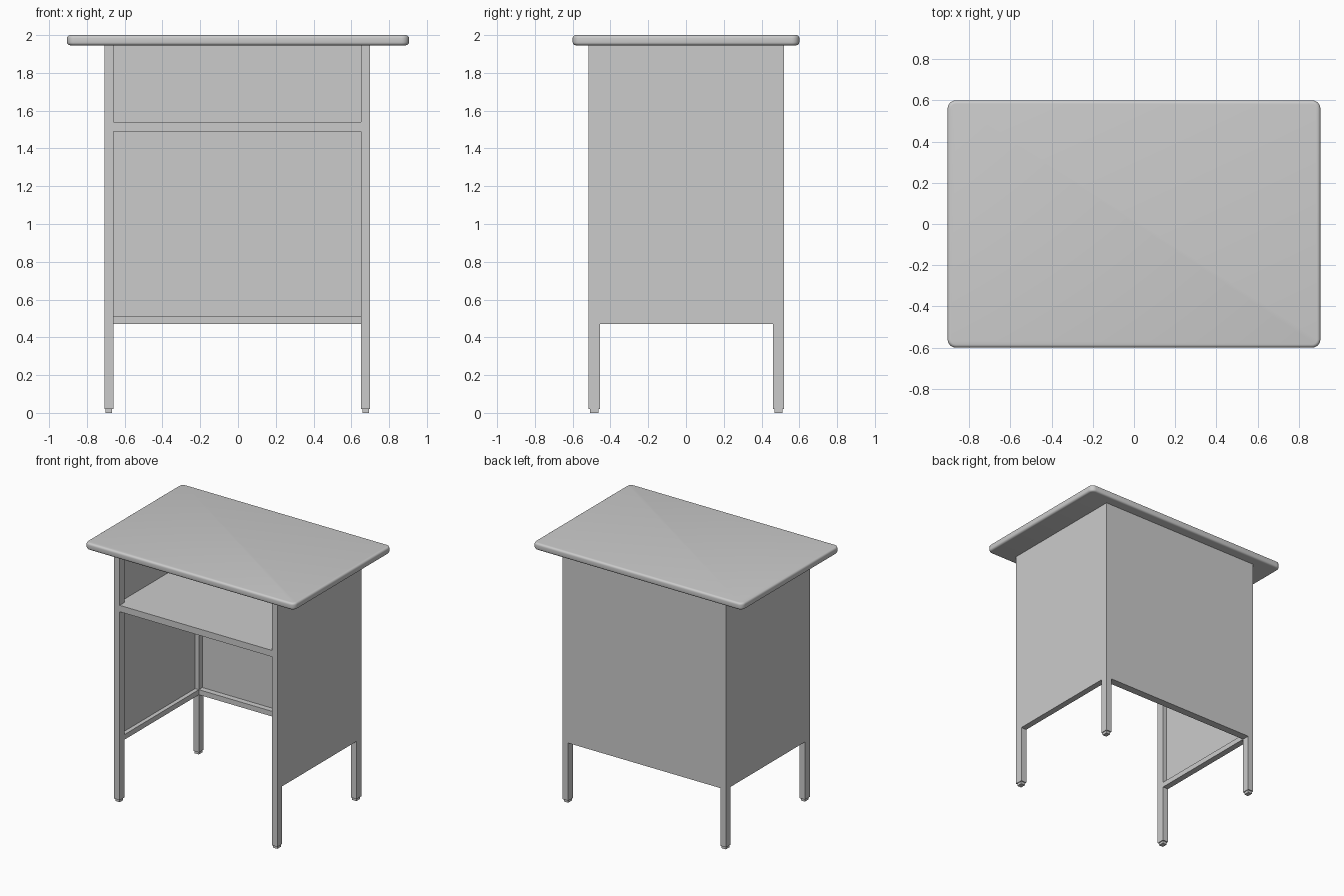
import bpy, bmesh

if "Cube" in bpy.data.objects:
    bpy.data.objects.remove(bpy.data.objects["Cube"])

X0, X1 = -0.708, 0.700      # body extents
Y0, Y1 = -0.515, 0.520
LX, LY = 0.048, 0.060       # leg section
TOP = 1.946                 # underside of the top
RAIL_LO, RAIL_HI = 0.47, 0.51
PANEL = 0.016


def box(name, x, y, z):
    bm = bmesh.new()
    bmesh.ops.create_cube(bm, size=1)
    for v in bm.verts:
        v.co = [r[0] if c < 0 else r[1] for c, r in zip(v.co, (x, y, z))]
    mesh = bpy.data.meshes.new(name)
    bm.to_mesh(mesh)
    bm.free()
    obj = bpy.data.objects.new(name, mesh)
    bpy.context.collection.objects.link(obj)
    return obj


def table_top():
    obj = box("table_top", (-0.905, 0.905), (-0.6, 0.6), (TOP, 2.0))
    bm = bmesh.new()
    bm.from_mesh(obj.data)
    # Rounded plan corners, then softened rims
    corners = [e for e in bm.edges if abs(e.verts[0].co.z - e.verts[1].co.z) > 0.01]
    bmesh.ops.bevel(bm, geom=corners, offset=0.04, segments=6, profile=0.5, affect='EDGES')
    rims = [e for e in bm.edges if abs(e.verts[0].co.z - e.verts[1].co.z) < 1e-4]
    bmesh.ops.bevel(bm, geom=rims, offset=0.016, segments=4, profile=0.5, affect='EDGES')
    bm.to_mesh(obj.data)
    bm.free()
    bpy.context.view_layer.objects.active = obj
    obj.select_set(True)
    bpy.ops.object.shade_smooth_by_angle()
    obj.select_set(False)


table_top()

# Legs with small inset feet
for side, x in (("left", (X0, X0 + LX)), ("right", (X1 - LX, X1))):
    for end, y in (("front", (Y0, Y0 + LY)), ("back", (Y1 - LY, Y1))):
        box(f"{end}_{side}_leg", x, y, (0.02, TOP))
        box(f"{end}_{side}_foot", (x[0] + 0.006, x[1] - 0.006),
            (y[0] + 0.008, y[1] - 0.008), (0, 0.02))

# Side panels flush with the outer leg faces, with bottom rails
inner_y = (Y0 + LY, Y1 - LY)
for side, px, rx in (("left", (X0, X0 + PANEL), (X0, X0 + LX)),
                     ("right", (X1 - PANEL, X1), (X1 - LX, X1))):
    box(f"{side}_panel", px, inner_y, (RAIL_HI, TOP))
    box(f"{side}_rail", rx, inner_y, (RAIL_LO, RAIL_HI))

# Back panel and its bottom rail
inner_x = (X0 + LX, X1 - LX)
box("back_panel", inner_x, (Y1 - PANEL, Y1), (RAIL_HI, TOP))
box("back_rail", inner_x, (Y1 - LY, Y1), (RAIL_LO, RAIL_HI))

# Shelf: front lip between the legs, board reaching the panels behind
box("shelf_front", inner_x, (Y0, Y0 + LY), (1.49, 1.54))
box("shelf_board", (X0 + PANEL, X1 - PANEL), inner_y, (1.49, 1.54))
box("shelf_back", inner_x, (Y1 - LY, Y1 - PANEL), (1.49, 1.54))
